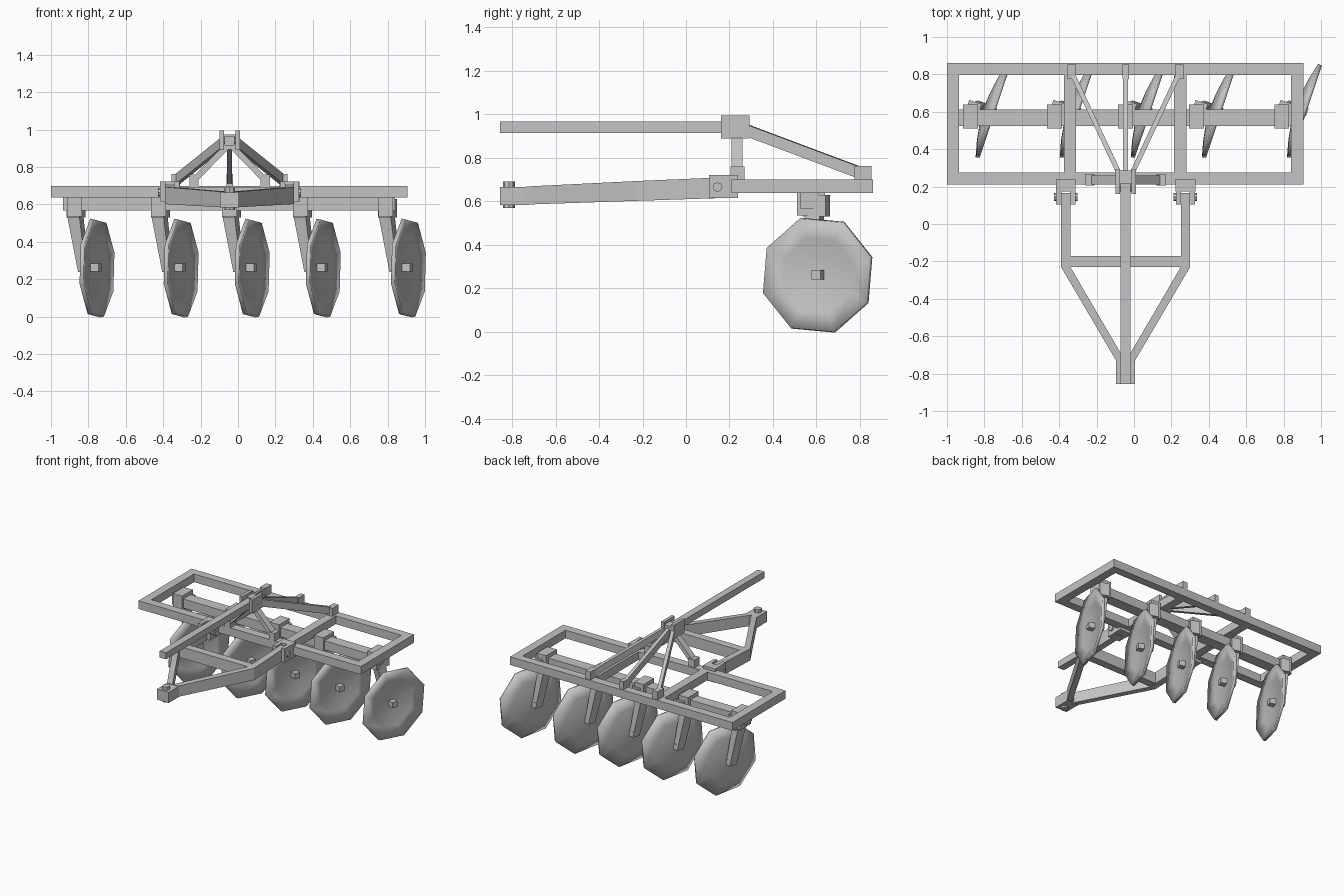
import bpy, bmesh, math
from mathutils import Vector, Matrix

if "Cube" in bpy.data.objects:
    bpy.data.objects.remove(bpy.data.objects["Cube"])

steel = bpy.data.materials.new("grey_steel")
steel.use_nodes = True
grey = (0.55, 0.55, 0.55, 1)
steel.diffuse_color = grey
steel.node_tree.nodes["Principled BSDF"].inputs["Base Color"].default_value = grey

MID = -0.045          # centre line of the hitch


def finish(name, bm):
    bmesh.ops.recalc_face_normals(bm, faces=bm.faces)
    mesh = bpy.data.meshes.new(name)
    bm.to_mesh(mesh)
    bm.free()
    mesh.materials.append(steel)
    obj = bpy.data.objects.new(name, mesh)
    bpy.context.collection.objects.link(obj)
    return obj


def block(name, x, y, z, yaw=0):
    """Box from (min, max) pairs, turned about its own centre."""
    bm = bmesh.new()
    size = [b - a for a, b in (x, y, z)]
    centre = Vector([(a + b) / 2 for a, b in (x, y, z)])
    m = Matrix.Translation(centre) @ Matrix.Rotation(yaw, 4, 'Z') @ Matrix.Diagonal((*size, 1))
    bmesh.ops.create_cube(bm, size=1, matrix=m)
    return finish(name, bm)


def beam(name, start, end, width, height):
    """Square bar between two points, kept upright."""
    a, b = Vector(start), Vector(end)
    turn = (b - a).to_track_quat('X', 'Z').to_matrix().to_4x4()
    m = Matrix.Translation((a + b) / 2) @ turn @ Matrix.Diagonal(((b - a).length, width, height, 1))
    bm = bmesh.new()
    bmesh.ops.create_cube(bm, size=1, matrix=m)
    return finish(name, bm)


def loft(name, rings):
    """Solid through matching rings of points."""
    bm = bmesh.new()
    loops = [[bm.verts.new(p) for p in r] for r in rings]
    for lo, hi in zip(loops, loops[1:]):
        for i in range(len(lo)):
            j = (i + 1) % len(lo)
            bm.faces.new((lo[i], lo[j], hi[j], hi[i]))
    bm.faces.new(loops[0])
    bm.faces.new(loops[-1])
    return finish(name, bm)


def pin(name, centre, radius, length, axis='Z'):
    turn = Matrix.Rotation(math.pi / 2, 4, 'Y') if axis == 'X' else Matrix()
    bm = bmesh.new()
    bmesh.ops.create_cone(bm, cap_ends=True, segments=8, radius1=radius, radius2=radius,
                          depth=length, matrix=Matrix.Translation(centre) @ turn)
    return finish(name, bm)


# Main frame
level = (0.637, 0.70)
block("frame_front_beam", (-1, 0.905), (0.21, 0.275), level)
block("frame_back_beam", (-1, 0.905), (0.797, 0.86), level)
for name, x in (("right_end", -1), ("right_inner", -0.375), ("left_inner", 0.215), ("left_end", 0.84)):
    block("frame_" + name + "_beam", (x, x + 0.065), (0.275, 0.797), level)

# Disc carrier beam
block("disc_carrier_beam", (-0.935, 0.84), (0.525, 0.612), (0.567, 0.637))

# Discs with clamps, shanks and hubs
YAW = math.radians(-18.5)


def disc(name, centre):
    """Shallow octagonal dish opening towards +x."""
    profile = ((0.272, 0.0), (0.18, -0.022), (0.09, -0.036))
    turn = Matrix.Translation(centre) @ Matrix.Rotation(YAW, 4, 'Z')
    bm = bmesh.new()
    loops = []
    for radius, depth in profile:
        ring = []
        for k in range(8):
            a = math.radians(17.5 + 45 * k)
            ring.append(bm.verts.new(turn @ Vector((depth, radius * math.cos(a), radius * math.sin(a)))))
        loops.append(ring)
    tip = bm.verts.new(turn @ Vector((-0.042, 0, 0)))
    for k in range(8):
        j = (k + 1) % 8
        for lo, hi in zip(loops, loops[1:]):
            bm.faces.new((lo[k], lo[j], hi[j], hi[k]))
        bm.faces.new((loops[-1][k], loops[-1][j], tip))
    obj = finish(name, bm)
    if obj.data.polygons[0].normal.x < 0:
        obj.data.flip_normals()
    solid = obj.modifiers.new("thickness", 'SOLIDIFY')
    solid.thickness = 0.022
    solid.offset = -1
    bpy.ops.object.select_all(action='DESELECT')
    obj.select_set(True)
    bpy.context.view_layer.objects.active = obj
    bpy.ops.object.shade_smooth_by_angle(angle=math.radians(30))


def quad(cx, cy, z, w, d):
    """Level rectangle turned with the discs."""
    turn = Matrix.Rotation(YAW, 3, 'Z')
    return [Vector((cx, cy, z)) + turn @ Vector((sx * w, sy * d, 0))
            for sx, sy in ((-1, -1), (1, -1), (1, 1), (-1, 1))]


for n, x in enumerate((-0.875, -0.425, MID, 0.335, 0.79), 1):
    tag = "_%d" % n
    block("disc_clamp" + tag, (x - 0.04, x + 0.04), (0.51, 0.64), (0.535, 0.665))
    loft("disc_clamp_foot" + tag, [quad(x + 0.01, 0.6, 0.53, 0.035, 0.055),
                                   quad(x + 0.01, 0.6, 0.63, 0.035, 0.055)])
    loft("disc_shank" + tag, [quad(x + 0.05, 0.625, 0.24, 0.022, 0.03),
                              quad(x + 0.005, 0.59, 0.54, 0.034, 0.035)])
    disc("disc" + tag, (x + 0.132, 0.6, 0.26))
    direction = Vector((math.cos(YAW), math.sin(YAW), 0))
    hub = Vector((x + 0.132, 0.6, 0.262))
    beam("disc_hub" + tag, hub - direction * 0.1, hub + direction * 0.005, 0.045, 0.042)

# Mast with two legs, head bracket and top link
for side, s in (("right", -1), ("left", 1)):
    foot = MID + s * 0.19
    block(side + "_mast_foot", (foot - 0.025, foot + 0.025), (0.205, 0.268), (0.70, 0.76))
    beam(side + "_mast_leg", (foot, 0.235, 0.73), (MID + s * 0.015, 0.235, 0.91), 0.05, 0.032)
    x = MID + s * 0.043
    block(side + "_mast_plate", (x - 0.012, x + 0.012), (0.16, 0.292), (0.89, 0.995))
block("mast_head", (MID - 0.035, MID + 0.035), (0.215, 0.285), (0.895, 0.975))
pin("top_link_pin", (MID, 0.19, 0.94), 0.015, 0.1, 'X')
block("top_link", (MID - 0.027, MID + 0.027), (-0.855, 0.25), (0.915, 0.966))

# Rear braces
for name, s in (("right", -1), ("middle", 0), ("left", 1)):
    x = MID + s * 0.288
    w = 0.022 if s else 0.017
    block(name + "_brace_bracket", (x - w, x + w), (0.775, 0.853), (0.70, 0.762))
    beam(name + "_brace", (MID + s * 0.03, 0.26, 0.934), (x, 0.81, 0.728), 0.026, 0.052)

# Lower hitch: clevises and arms that meet at the drawbar tip
for side, s in (("right", -1), ("left", 1)):
    x = MID + s * 0.32
    block(side + "_clevis_body", (x - 0.053, x + 0.053), (0.175, 0.24), (0.615, 0.722))
    for e in (-1, 1):
        c = x + e * 0.037
        block(side + "_clevis_cheek", (c - 0.014, c + 0.014), (0.105, 0.18), (0.615, 0.722))
    pin(side + "_clevis_pin", (x, 0.145, 0.665), 0.022, 0.125, 'X')

    rings = []
    for outer, inner, y, low, high in ((0.345, 0.295, 0.165, 0.615, 0.71),
                                       (0.345, 0.295, -0.23, 0.602, 0.693),
                                       (0.048, 0.0, -0.735, 0.585, 0.668)):
        rings.append([(MID + s * a, y, z) for a, z in
                      ((outer, low), (inner, low), (inner, high), (outer, high))])
    loft(side + "_hitch_arm", rings)

beam("hitch_crossbar", (MID - 0.3, -0.2, 0.648), (MID + 0.3, -0.2, 0.648), 0.06, 0.085)
block("drawbar_tip", (MID - 0.05, MID + 0.05), (-0.855, -0.72), (0.583, 0.665))
pin("drawbar_pin", (MID, -0.815, 0.63), 0.028, 0.12)
